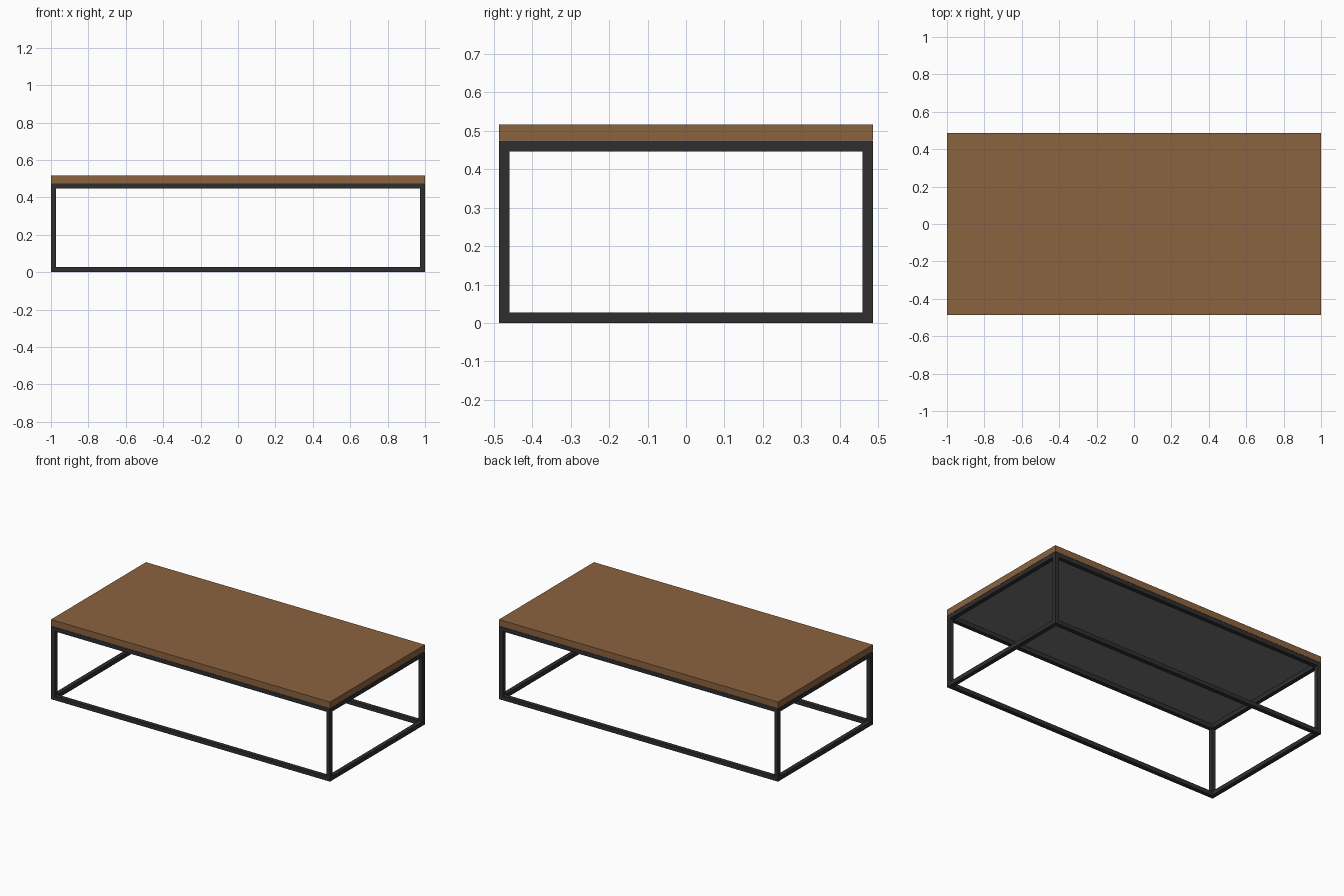
import bpy

if "Cube" in bpy.data.objects:
    bpy.data.objects.remove(bpy.data.objects["Cube"])

X, Y = 1.0, 0.486      # half length and half depth
T = 0.027              # square tube width
FRAME_TOP = 0.473
TOP = 0.516


def material(name, rgb):
    m = bpy.data.materials.new(name)
    m.diffuse_color = (*rgb, 1)
    m.use_nodes = True
    m.node_tree.nodes["Principled BSDF"].inputs["Base Color"].default_value = m.diffuse_color
    return m


wood = material("wood", (0.26, 0.125, 0.05))
metal = material("dark_metal", (0.028, 0.028, 0.03))
grey = material("underside_grey", (0.18, 0.18, 0.18))


def box(name, lo, hi, mat):
    size = [b - a for a, b in zip(lo, hi)]
    centre = [(a + b) / 2 for a, b in zip(lo, hi)]
    bpy.ops.mesh.primitive_cube_add(size=1, location=centre)
    ob = bpy.context.object
    ob.name = name
    ob.scale = size
    bpy.ops.object.transform_apply(location=False, rotation=False, scale=True)
    ob.data.materials.append(mat)
    return ob


# Wooden slab and the thin panel beneath it
box("table_top", (-X, -Y, 0.475), (X, Y, TOP), wood)
box("underside_panel", (-X + 0.002, -Y + 0.002, FRAME_TOP), (X - 0.002, Y - 0.002, 0.475), grey)

# Corner posts
for sx, side in ((-1, "left"), (1, "right")):
    for sy, end in ((-1, "front"), (1, "back")):
        cx, cy = sx * (X - T / 2), sy * (Y - T / 2)
        box(f"{end}_{side}_leg", (cx - T / 2, cy - T / 2, T),
            (cx + T / 2, cy + T / 2, FRAME_TOP - T), metal)

# Lower and upper rectangular rails
for z, level in ((0, "lower"), (FRAME_TOP - T, "upper")):
    for s, side in ((-1, "front"), (1, "back")):
        c = s * (Y - T / 2)
        box(f"{level}_{side}_rail", (-X, c - T / 2, z), (X, c + T / 2, z + T), metal)
    for s, side in ((-1, "left"), (1, "right")):
        c = s * (X - T / 2)
        box(f"{level}_{side}_rail", (c - T / 2, -Y + T, z), (c + T / 2, Y - T, z + T), metal)
